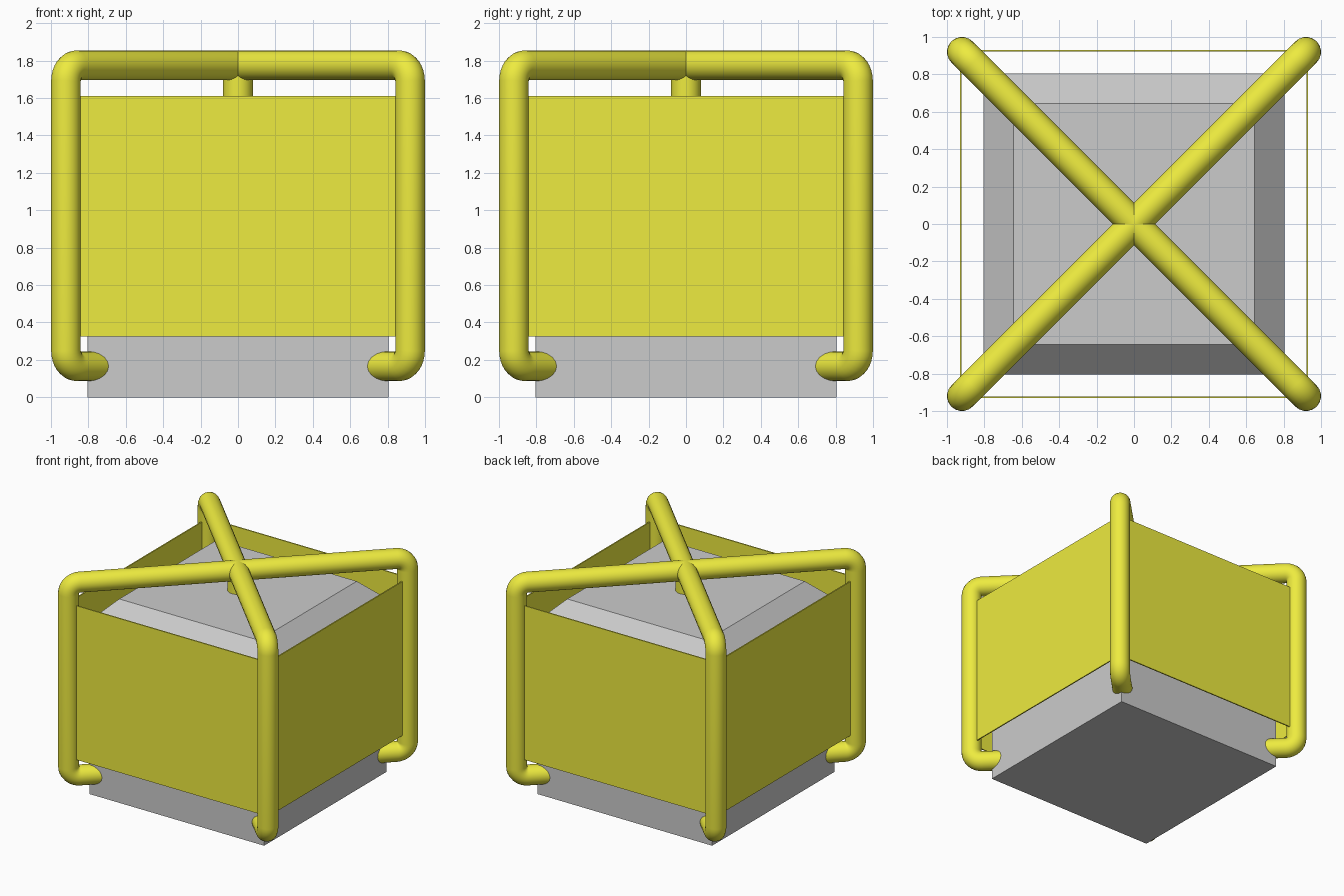
import bpy, bmesh
from math import sin, cos, pi, sqrt

if "Cube" in bpy.data.objects:
    bpy.data.objects.remove(bpy.data.objects["Cube"])

yellow = bpy.data.materials.new("yellow_paint")
yellow.diffuse_color = (0.85, 0.83, 0.05, 1)
yellow.use_nodes = True
yellow.node_tree.nodes["Principled BSDF"].inputs["Base Color"].default_value = yellow.diffuse_color

R = 0.08       # tube radius
BEND = 0.085   # bend radius of the tube centre line
POST = 0.92    # corner post position
Z_TOP, Z_HOOK = 1.775, 0.166


def mesh_object(name, bm, mat=None):
    bmesh.ops.recalc_face_normals(bm, faces=bm.faces)
    me = bpy.data.meshes.new(name)
    bm.to_mesh(me)
    bm.free()
    ob = bpy.data.objects.new(name, me)
    bpy.context.collection.objects.link(ob)
    if mat:
        me.materials.append(mat)
    return ob


def square_loft(name, rings, mat=None, closed=False):
    """Join square rings given as (half width, height)."""
    bm = bmesh.new()
    loops = [[bm.verts.new((sx * h, sy * h, z))
              for sx, sy in ((-1, -1), (1, -1), (1, 1), (-1, 1))] for h, z in rings]
    pairs = list(zip(loops, loops[1:]))
    if closed:
        pairs.append((loops[-1], loops[0]))
    else:
        bm.faces.new(loops[0])
        bm.faces.new(loops[-1])
    for a, b in pairs:
        for i in range(4):
            j = (i + 1) % 4
            bm.faces.new((a[i], a[j], b[j], b[i]))
    return mesh_object(name, bm, mat)


def tube(name, points):
    """Round smooth tube along a path."""
    cu = bpy.data.curves.new(name, 'CURVE')
    cu.dimensions = '3D'
    cu.bevel_depth = R
    cu.bevel_resolution = 8
    cu.use_fill_caps = True
    sp = cu.splines.new('POLY')
    sp.points.add(len(points) - 1)
    for p, co in zip(sp.points, points):
        p.co = (*co, 1)
    ob = bpy.data.objects.new(name, cu)
    bpy.context.collection.objects.link(ob)
    cu.materials.append(yellow)
    bpy.ops.object.select_all(action='DESELECT')
    ob.select_set(True)
    bpy.context.view_layer.objects.active = ob
    bpy.ops.object.convert(target='MESH')
    bpy.ops.object.shade_smooth_by_angle(angle=pi / 5)


# Block with chamfered top
square_loft("block", [(0.805, 0), (0.805, 1.45), (0.645, 1.61)])

# Thin square sleeve around the block, open above and below
square_loft("side_panels", [(0.931, 0.325), (0.931, 1.61), (0.921, 1.61), (0.921, 0.325)],
            yellow, closed=True)

# Half frame profile: (distance along diagonal, height), from hook to top bar
d = POST * sqrt(2)
arc = [i / 8 * pi / 2 for i in range(9)]
profile = [(0.98, Z_HOOK)]
profile += [(d - BEND + BEND * sin(a), Z_HOOK + BEND - BEND * cos(a)) for a in arc]
profile += [(d - BEND + BEND * cos(a), Z_TOP - BEND + BEND * sin(a)) for a in arc]
path = profile + [(-u, z) for u, z in reversed(profile)]

# Two crossing frames, each with two posts and hooks
for name, side in (("frame_a", 1), ("frame_b", -1)):
    tube(name, [(u / sqrt(2), side * u / sqrt(2), z) for u, z in path])

# Short centre post between block and crossing
tube("centre_post", [(0, 0, 1.60), (0, 0, Z_TOP)])
